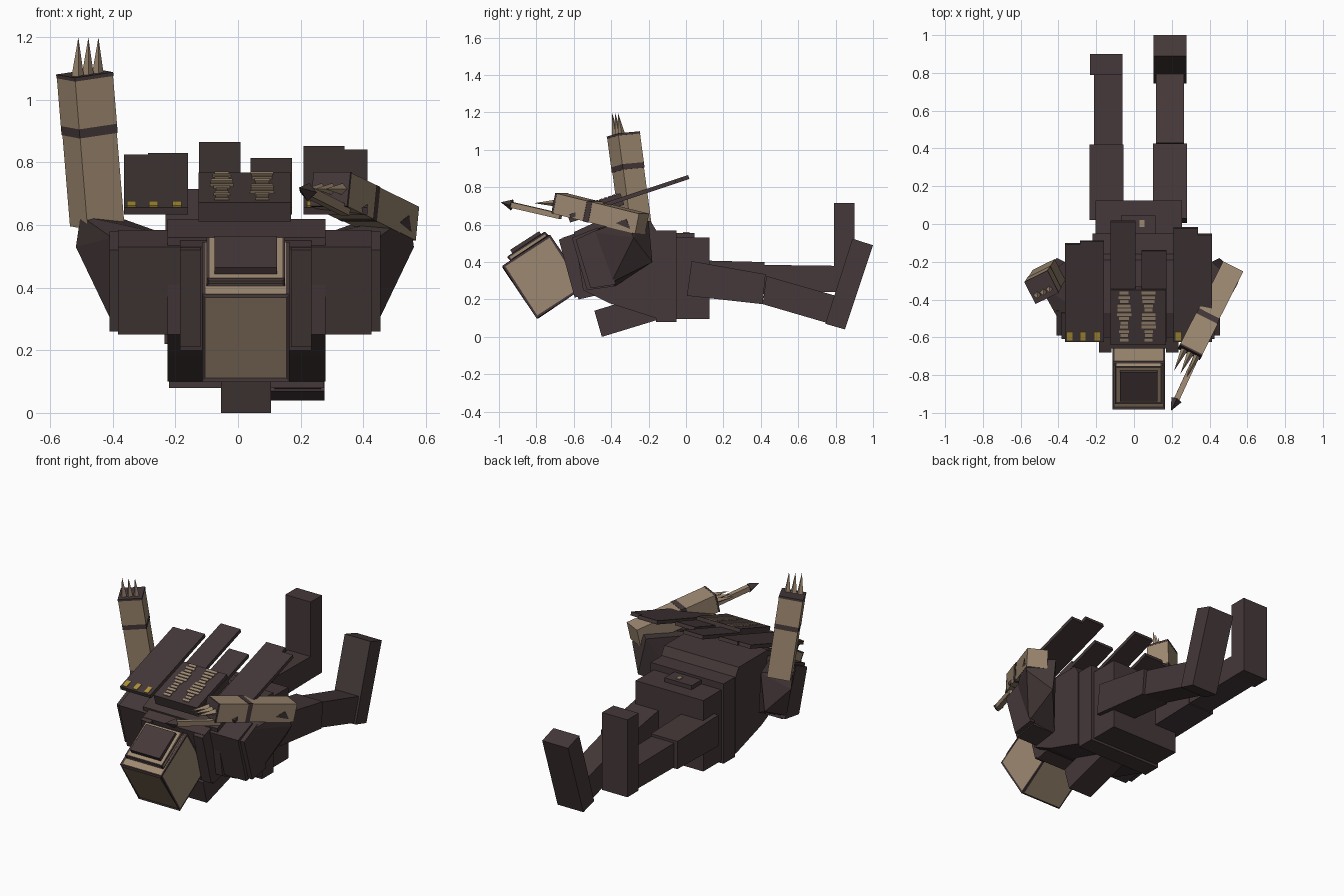
import bpy, bmesh, math, random
from mathutils import Vector as V

if "Cube" in bpy.data.objects:
    bpy.data.objects.remove(bpy.data.objects["Cube"])

random.seed(4)


def material(name, rgb):
    m = bpy.data.materials.new(name)
    m.diffuse_color = (*rgb, 1)
    m.use_nodes = True
    m.node_tree.nodes["Principled BSDF"].inputs["Base Color"].default_value = m.diffuse_color
    return m


DARK = material("dark brown", (0.060, 0.040, 0.041))
TAN = material("tan", (0.34, 0.25, 0.165))
GOLD = material("gold", (0.42, 0.29, 0.04))


def finish(name, bm, *mats):
    bmesh.ops.recalc_face_normals(bm, faces=bm.faces)
    me = bpy.data.meshes.new(name)
    bm.to_mesh(me)
    bm.free()
    for m in mats:
        me.materials.append(m)
    ob = bpy.data.objects.new(name, me)
    bpy.context.collection.objects.link(ob)
    return ob


def hull(name, pts, mat=DARK):
    """Convex block around a few points."""
    bm = bmesh.new()
    for p in pts:
        bm.verts.new(p)
    bmesh.ops.convex_hull(bm, input=bm.verts)
    bmesh.ops.dissolve_limit(bm, angle_limit=0.01, verts=bm.verts, edges=bm.edges)
    return finish(name, bm, mat)


def prism(name, profile, x0, x1, mat=DARK):
    """Side profile (y, z) spread from x0 to x1."""
    return hull(name, [(x, y, z) for x in (x0, x1) for y, z in profile], mat)


def box(name, x0, x1, y0, y1, z0, z1, mat=DARK):
    return prism(name, [(y0, z0), (y1, z0), (y1, z1), (y0, z1)], x0, x1, mat)


def bar(name, p, q, w, h, mat=DARK, side=(1, 0, 0), rim=0):
    """Box from p to q; w along side, h across. rim adds tan inset faces."""
    p, q = V(p), V(q)
    d = q - p
    u = d.normalized()
    s = V(side)
    s = (s - u * s.dot(u)).normalized()
    n = s.cross(u)
    bm = bmesh.new()
    bmesh.ops.create_cube(bm, size=1)
    for v in bm.verts:
        a, b, c = v.co
        v.co = (p + q) / 2 + s * a * w + d * b + n * c * h
    if rim:
        faces = bm.faces[:]
        bmesh.ops.inset_individual(bm, faces=faces, thickness=rim)
        for f in faces:
            f.material_index = 1
    return finish(name, bm, mat, TAN)


def spike(name, p, q, r, mat=TAN):
    d = V(q) - V(p)
    bm = bmesh.new()
    bmesh.ops.create_cone(bm, cap_ends=True, segments=4, radius1=r, radius2=0, depth=d.length)
    rot = d.to_track_quat('Z', 'Y')
    for v in bm.verts:
        v.co = rot @ v.co + (V(p) + V(q)) / 2
    return finish(name, bm, mat)


# Head: dark cube with tan panels, crest plates on its upper face
bar("head", (0.025, -0.89, 0.24), (0.025, -0.635, 0.405), 0.28, 0.335, rim=0.016)
up, along = V((0, -0.54, 0.84)), V((0, 0.84, 0.54))
top = V((0.025, -0.8425, 0.47))
bar("crest_base", top - along * 0.115 + up * 0.012, top + along * 0.125 + up * 0.012, 0.25, 0.03, rim=0.012)
bar("crest_plate", top - along * 0.085 + up * 0.034, top + along * 0.10 + up * 0.034, 0.20, 0.03)

# Torso
prism("collar", [(-0.66, 0.53), (-0.50, 0.585), (-0.40, 0.24), (-0.575, 0.20)], -0.185, 0.235)
prism("chest", [(-0.60, 0.56), (-0.47, 0.62), (-0.19, 0.62), (-0.16, 0.57),
                (-0.16, 0.10), (-0.41, 0.18), (-0.55, 0.25)], -0.225, 0.28)
prism("belly_block", [(-0.49, 0.14), (-0.45, 0.0), (-0.155, 0.09), (-0.195, 0.23)], -0.055, 0.105)
box("waist", -0.22, 0.275, -0.16, -0.05, 0.08, 0.57)
box("hips", -0.205, 0.255, -0.05, 0.125, 0.095, 0.53)
box("belt_plate", -0.07, 0.115, -0.05, 0.045, 0.53, 0.555)
box("belt_stud", 0.03, 0.055, -0.015, 0.02, 0.555, 0.56, TAN)
for x in (-0.165, 0.19):
    prism("chest_strap", [(-0.68, 0.52), (-0.64, 0.535), (-0.555, 0.22), (-0.595, 0.21)], x - 0.02, x + 0.045)

# Shoulders and upper arms, mirrored about the body middle
for s in (-1, 1):
    def X(d):
        return 0.022 + s * d
    prism("shoulder", [(-0.61, 0.53), (-0.47, 0.585), (-0.385, 0.27), (-0.53, 0.25)], X(0.205), X(0.405))
    prism("shoulder_edge", [(-0.59, 0.52), (-0.46, 0.58), (-0.375, 0.28), (-0.51, 0.26)], X(0.40), X(0.433))
    hull("upper_arm", [(X(d), y, z) for d, y, z in
                       [(0.25, -0.50, 0.57), (0.425, -0.50, 0.56), (0.425, -0.40, 0.29), (0.25, -0.38, 0.27),
                        (0.54, -0.28, 0.53), (0.525, -0.32, 0.63), (0.39, -0.20, 0.62), (0.43, -0.18, 0.40)]])

# Raised left-hand side forearm with claws
yaw = math.radians(27)
sx = V((math.cos(yaw), math.sin(yaw), 0))
e, t = V((-0.45, -0.27, 0.60)), V((-0.49, -0.335, 1.085))
at = lambda k: e.lerp(t, k)
bar("raised_forearm", at(0), at(0.61), 0.132, 0.125, TAN, sx)
bar("raised_wrist_band", at(0.60), at(0.66), 0.136, 0.13, DARK, sx)
bar("raised_hand", at(0.66), at(0.975), 0.136, 0.13, TAN, sx)
bar("raised_hand_rim", at(0.975), at(1), 0.138, 0.132, DARK, sx)
for i in (-1, 0, 1):
    p = t + sx * 0.036 * i + V((0.01, -0.025, -0.01))
    spike("raised_claw", p, p + V((0.002, -0.02, 0.125)), 0.02)

# Reaching right-hand side forearm, claws and dagger
e, t = V((0.52, -0.235, 0.605)), V((0.295, -0.68, 0.715))
sx = V((0.88, -0.45, 0))
bar("reaching_forearm", e, at(0.57), 0.12, 0.11, TAN, sx)
bar("reaching_wrist_band", at(0.56), at(0.62), 0.124, 0.114, DARK, sx)
bar("reaching_hand", at(0.62), at(0.98), 0.13, 0.11, TAN, sx)
bar("reaching_hand_rim", at(0.98), at(1), 0.132, 0.112, DARK, sx)
for i in (-1, 0, 1):
    p = t + sx * 0.038 * i + V((0.01, 0.01, 0))
    spike("reaching_claw", p, p + V((-0.06, -0.125, 0.0)), 0.02)
a, b, c = V((0.345, -0.67, 0.645)), V((0.225, -0.93, 0.705)), V((0.195, -0.99, 0.72))
bar("dagger_shaft", a, b, 0.03, 0.03, TAN, sx)
spike("dagger_tip", b, c, 0.03, DARK)


# Sloping boards over the back
def slope(x, y, lift=0.0):
    return (x, y, 0.645 + 0.33 * (y + 0.62) + lift)


boards = [(-0.365, -0.287, -0.105), (-0.287, -0.16, -0.09), (-0.125, 0.008, 0.015),
          (0.04, 0.172, -0.14), (0.21, 0.34, -0.02), (0.34, 0.413, -0.055)]
for x0, x1, y1 in boards:
    m = (x0 + x1) / 2
    bar("back_board", slope(m, -0.62), slope(m, y1), x1 - x0, 0.022)
bar("board_base", slope(0.022, -0.63), slope(0.022, -0.34), 0.295, 0.065)
for cx in (-0.052, 0.077):
    for i in range(12):
        y = -0.62 + i * 0.0225
        w = random.uniform(0.035, 0.08)
        bar("tan_marking", slope(cx, y, 0.036), slope(cx, y + 0.015, 0.036), w, 0.006, TAN)
for x in (-0.34, -0.27, -0.195, 0.235):
    bar("gold_stud", slope(x, -0.615, 0.013), slope(x, -0.57, 0.013), 0.028, 0.005, GOLD)

# Legs: straight one at -x, lowered one at +x
prism("straight_thigh", [(0.02, 0.41), (0.42, 0.40), (0.42, 0.23), (0.02, 0.22)], -0.235, -0.055)
prism("straight_shin", [(0.40, 0.385), (0.80, 0.38), (0.80, 0.24), (0.40, 0.235)], -0.213, -0.06)
box("straight_foot", -0.232, -0.06, 0.79, 0.90, 0.24, 0.715)
prism("lowered_thigh", [(0.03, 0.405), (0.425, 0.335), (0.41, 0.175), (0.005, 0.22)], 0.10, 0.28)
prism("lowered_shin", [(0.43, 0.325), (0.80, 0.22), (0.77, 0.07), (0.41, 0.175)], 0.117, 0.265)
prism("lowered_foot", [(0.89, 0.525), (1.0, 0.49), (0.85, 0.04), (0.745, 0.07)], 0.102, 0.277)
